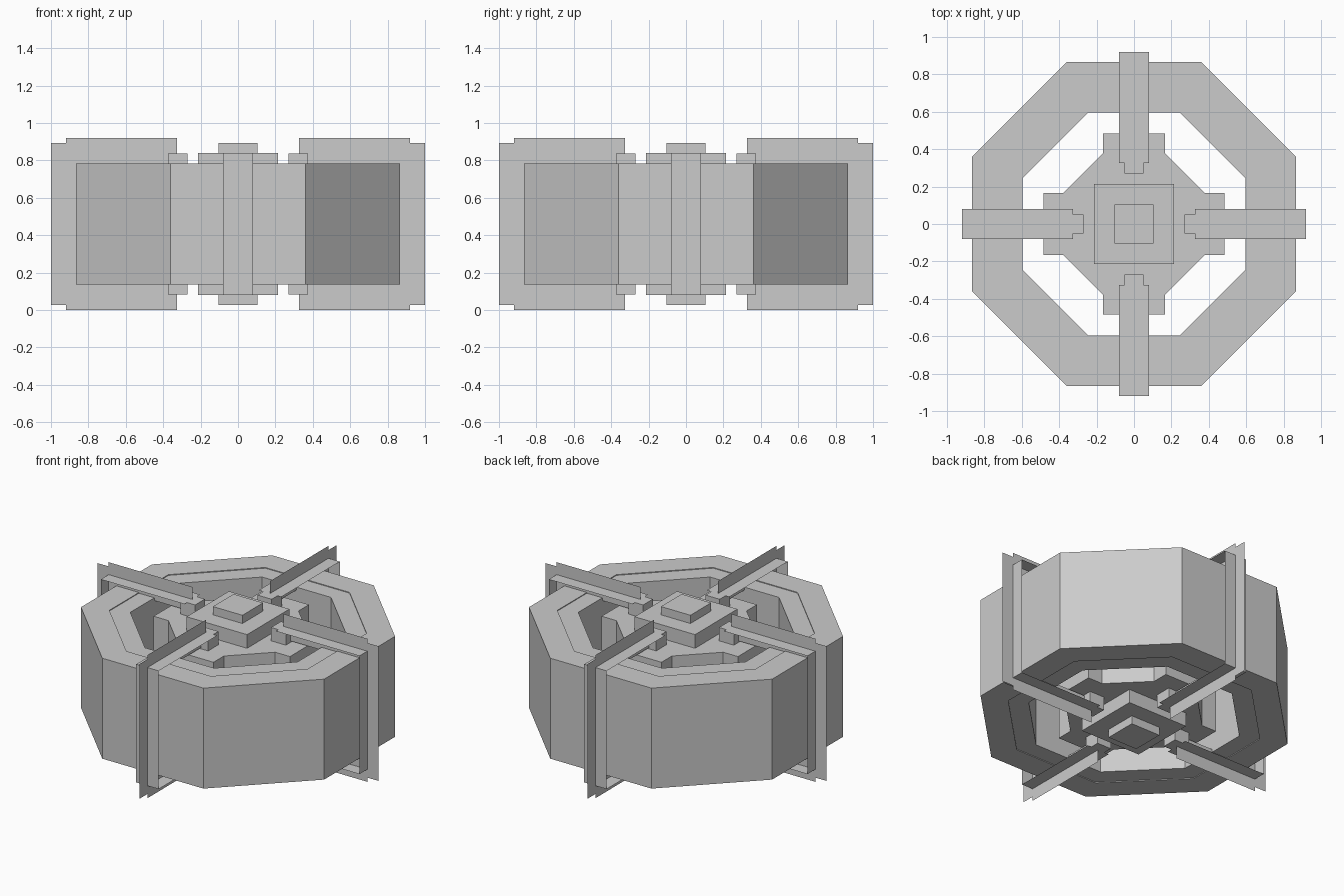
import bpy
from math import cos, sin, pi

if "Cube" in bpy.data.objects:
    bpy.data.objects.remove(bpy.data.objects["Cube"])

MID = 0.46  # height of the horizontal symmetry plane


def make(name, verts, faces):
    mesh = bpy.data.meshes.new(name)
    mesh.from_pydata(verts, [], faces)
    mesh.update()
    obj = bpy.data.objects.new(name, mesh)
    bpy.context.collection.objects.link(obj)
    return obj


def around(p):
    """Repeat (x, y) points at four quarter turns."""
    turns = [(1, 0), (0, 1), (-1, 0), (0, -1)]
    return [(c * x - s * y, s * x + c * y) for c, s in turns for x, y in p]


def prism(name, pts, half):
    n = len(pts)
    verts = [(x, y, MID + z) for z in (-half, half) for x, y in pts]
    faces = [tuple(reversed(range(n))), tuple(range(n, 2 * n))]
    faces += [(i, (i + 1) % n, n + (i + 1) % n, n + i) for i in range(n)]
    return make(name, verts, faces)


def ring(name, outer, inner, half):
    """Hollow octagon; outer and inner are (flat distance, corner offset)."""
    loops = []
    for (d, c), z in ((outer, -half), (outer, half), (inner, half), (inner, -half)):
        loops.append([(x, y, MID + z) for x, y in around([(d, -c), (d, c)])])
    verts = [v for loop in loops for v in loop]
    faces = []
    for k in range(4):
        a, b = 8 * k, 8 * ((k + 1) % 4)
        faces += [(a + i, a + (i + 1) % 8, b + (i + 1) % 8, b + i) for i in range(8)]
    return make(name, verts, faces)


def rect(x0, x1, y0, y1):
    return [(x0, y0), (x1, y0), (x1, y1), (x0, y1)]


# Outer ring and the slightly recessed inner rim
ring("outer_ring", (0.865, 0.36), (0.705, 0.30), 0.323)
ring("inner_rim", (0.705, 0.30), (0.595, 0.245), 0.318)

# Hub: cross-shaped core, square plate, small centre cap
prism("hub_core", around([(0.38, -0.165), (0.485, -0.165),
                          (0.485, 0.165), (0.38, 0.165)]), 0.292)
prism("hub_plate", rect(-0.215, 0.215, -0.215, 0.215), 0.38)
prism("hub_cap", rect(-0.105, 0.105, -0.105, 0.105), 0.433)

# Four straps of crossed flat sheets wrapped round the ring, with lugs on the hub
for i in range(4):
    parts = [prism(f"lug_{i}", rect(0.27, 0.375, -0.05, 0.05), 0.378)]
    for side, s in (("top", 1), ("bottom", -1)):
        z = MID + 0.38 * s
        parts.append(make(f"strap_{side}_{i}",
                          [(x, y, z) for x, y in rect(0.325, 0.92, -0.08, 0.08)],
                          [(0, 1, 2, 3)[::s]]))
        parts.append(make(f"fin_{side}_{i}",
                          [(x, 0, MID + s * h) for x, h in rect(0.325, 0.92, 0.30, 0.46)],
                          [(0, 1, 2, 3)]))
    parts.append(make(f"strap_side_{i}",
                      [(0.92, y, MID + h) for y, h in rect(-0.08, 0.08, -0.38, 0.38)],
                      [(0, 1, 2, 3)]))
    parts.append(make(f"fin_side_{i}",
                      [(x, 0, MID + h) for x, h in rect(0.84, 1.0, -0.433, 0.433)],
                      [(0, 1, 2, 3)]))
    for p in parts:
        p.rotation_euler.z = i * pi / 2
